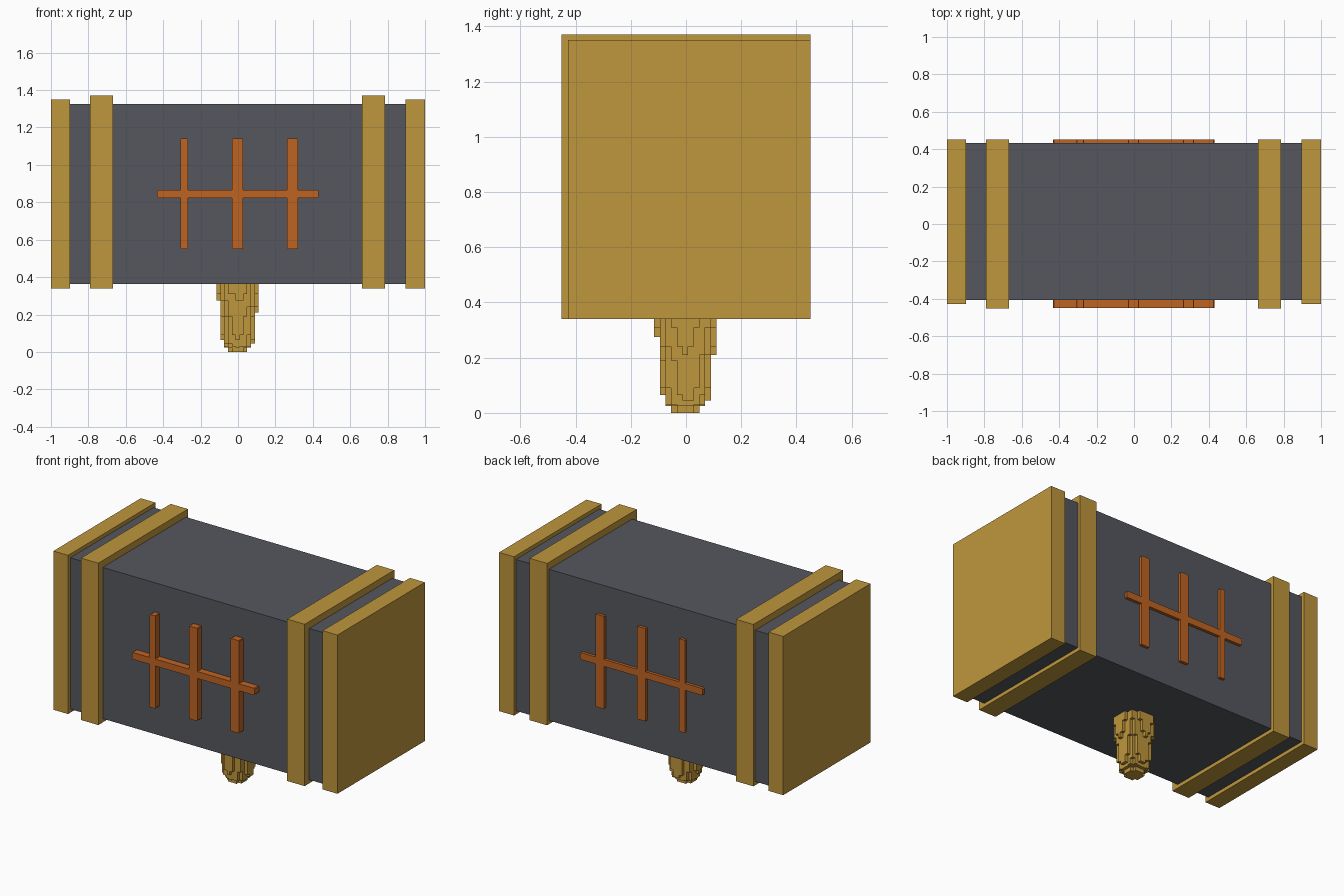
import bpy, bmesh, math

cube = bpy.data.objects.get("Cube")
if cube:
    bpy.data.objects.remove(cube)


def material(name, rgb):
    m = bpy.data.materials.new(name)
    m.use_nodes = True
    m.diffuse_color = (*rgb, 1)
    m.node_tree.nodes["Principled BSDF"].inputs["Base Color"].default_value = (*rgb, 1)
    return m


slate = material("slate grey", (0.09, 0.096, 0.113))
gold = material("gold", (0.52, 0.305, 0.045))
ember = material("ember orange", (0.52, 0.125, 0.016))


def finish(name, bm, mat):
    mesh = bpy.data.meshes.new(name)
    bm.to_mesh(mesh)
    bm.free()
    mesh.materials.append(mat)
    obj = bpy.data.objects.new(name, mesh)
    bpy.context.collection.objects.link(obj)
    return obj


def box(name, xs, ys, zs, mat, chamfer=0):
    bm = bmesh.new()
    bmesh.ops.create_cube(bm, size=1)
    for v in bm.verts:
        v.co = [r[0] if c < 0 else r[1] for c, r in zip(v.co, (xs, ys, zs))]
    if chamfer:
        # clip only the edges that run front to back
        edges = [e for e in bm.edges
                 if abs(e.verts[0].co.y - e.verts[1].co.y) > 1e-4]
        bmesh.ops.bevel(bm, geom=edges, offset=chamfer, segments=1, affect='EDGES')
    return finish(name, bm, mat)


# Hammer head block
box("head_block", (-0.98, 0.98), (-0.405, 0.432), (0.363, 1.326), slate)

# End caps and inner bands
box("right_end_cap", (-1, -0.897), (-0.428, 0.451), (0.34, 1.35), gold)
box("left_end_cap", (0.895, 1), (-0.428, 0.451), (0.34, 1.35), gold)
box("right_band", (-0.79, -0.668), (-0.451, 0.451), (0.34, 1.37), gold)
box("left_band", (0.662, 0.785), (-0.451, 0.451), (0.34, 1.37), gold)

# Raised marks on both faces: one crossbar and three uprights
for side, ys in (("front", (-0.449, -0.39)), ("back", (0.42, 0.451))):
    box(side + "_crossbar", (-0.433, 0.43), ys, (0.822, 0.866), ember, 0.005)
    for place, xs in (("right", (-0.307, -0.268)), ("middle", (-0.032, 0.028)),
                      ("left", (0.262, 0.321))):
        box(f"{side}_{place}_upright", xs, ys, (0.55, 1.14), ember, 0.003)

# Stepped handle stub: square columns whose lower ends rise with radius
CELL, TOP = 0.0205, 0.375
STEPS = ((0.05, 0), (0.065, 0.025), (0.077, 0.03), (0.082, 0.045), (0.086, 0.065),
         (0.09, 0.09), (0.096, 0.19), (0.101, 0.21), (0.104, 0.24),
         (0.107, 0.275), (0.114, 0.31))


def centre(k):
    return k * CELL - 0.0025


def low_end(i, j):
    r = math.hypot(centre(i), centre(j))
    return next((z for limit, z in STEPS if r < limit), TOP)


bm = bmesh.new()
h = CELL / 2
for i in range(-6, 7):
    for j in range(-6, 7):
        z = low_end(i, j)
        if z >= TOP:
            continue
        x, y = centre(i), centre(j)
        bm.faces.new([bm.verts.new((x + a * h, y + b * h, z))
                      for a, b in ((-1, -1), (-1, 1), (1, 1), (1, -1))])
        # walls up to any higher neighbour
        for dx, dy in ((1, 0), (-1, 0), (0, 1), (0, -1)):
            up = low_end(i + dx, j + dy)
            if up > z:
                p = (x + (dx + dy) * h, y + (dy - dx) * h)
                q = (x + (dx - dy) * h, y + (dy + dx) * h)
                bm.faces.new([bm.verts.new(c) for c in
                              ((*p, z), (*q, z), (*q, up), (*p, up))])
bmesh.ops.remove_doubles(bm, verts=bm.verts, dist=0.0005)
finish("handle_stub", bm, gold)
